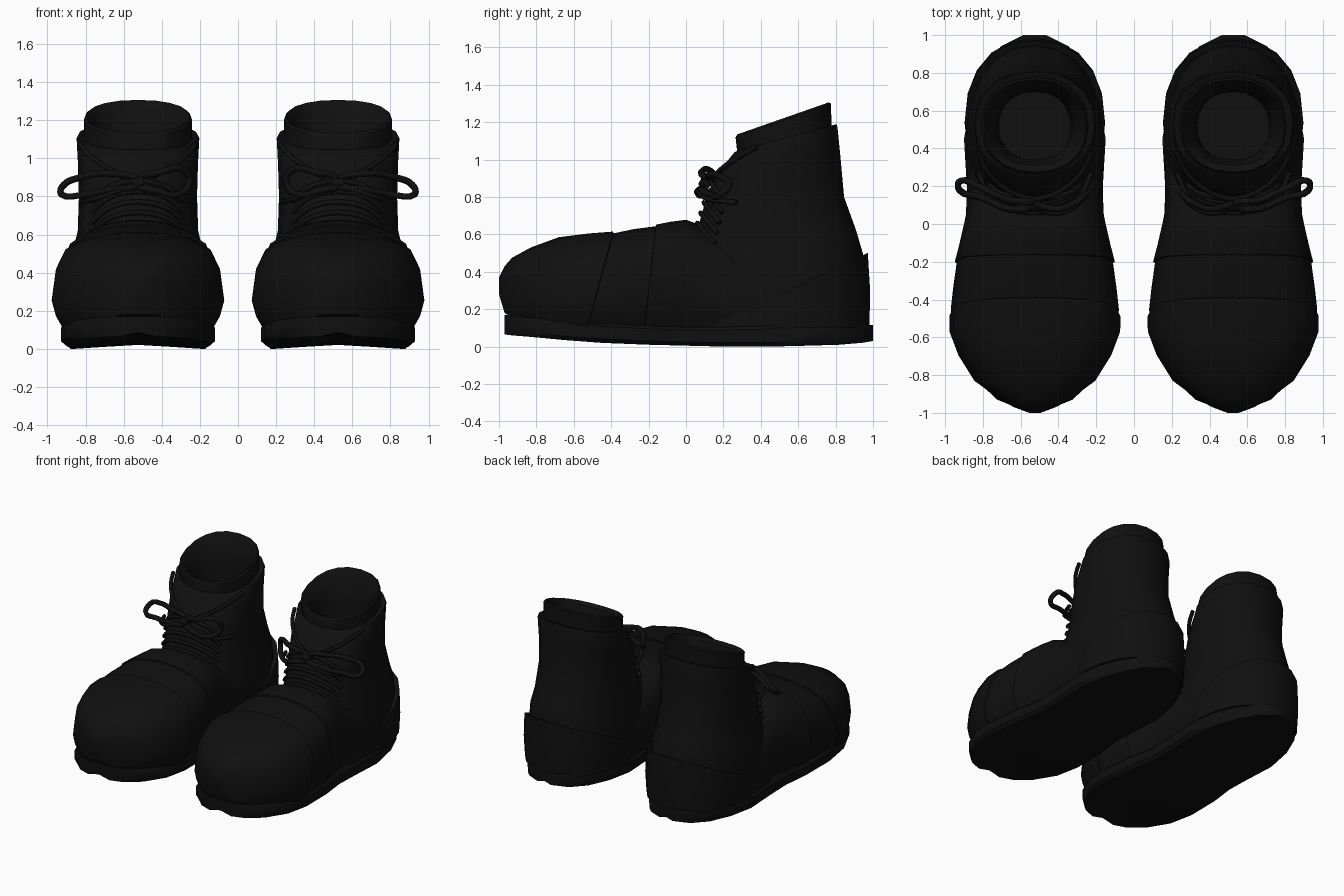
import bpy, bmesh, math

cube = bpy.data.objects.get("Cube")
if cube:
    bpy.data.objects.remove(cube)

black = bpy.data.materials.new("black_leather")
black.use_nodes = True
black.diffuse_color = (0.005, 0.005, 0.005, 1)
bsdf = black.node_tree.nodes["Principled BSDF"]
bsdf.inputs["Base Color"].default_value = black.diffuse_color
bsdf.inputs["Roughness"].default_value = 0.8

SIDES = 20
CENTRE = 0.525


def loft(name, rings, side, cap_start=True, cap_end=True):
    """Skin a list of closed rings, placed on the given side."""
    bm = bmesh.new()
    loops = [[bm.verts.new((side * (CENTRE + x), y, z)) for x, y, z in r] for r in rings]
    n = len(loops[0])
    for a, b in zip(loops, loops[1:]):
        for i in range(n):
            j = (i + 1) % n
            bm.faces.new((a[i], a[j], b[j], b[i]))
    if cap_start:
        bm.faces.new(loops[0])
    if cap_end:
        bm.faces.new(loops[-1])
    bmesh.ops.recalc_face_normals(bm, faces=bm.faces)
    mesh = bpy.data.meshes.new(name)
    bm.to_mesh(mesh)
    bm.free()
    mesh.materials.append(black)
    obj = bpy.data.objects.new(name, mesh)
    bpy.context.collection.objects.link(obj)
    bpy.ops.object.select_all(action='DESELECT')
    obj.select_set(True)
    bpy.context.view_layer.objects.active = obj
    bpy.ops.object.shade_smooth_by_angle(angle=math.radians(40))


def oval(a, front, back, w):
    """Point on a slightly squared oval; angle 0 faces the front."""
    s, c = math.sin(a), math.cos(a)
    mid = front + (back - front) * 0.48
    reach = (mid - front) if c > 0 else (back - mid)
    x = w * math.copysign(abs(s) ** 0.9, s)
    return x, mid - reach * math.copysign(abs(c) ** 0.9, c)


def level_ring(z, tilt, front, back, w):
    """Horizontal ring, rising by tilt towards the back."""
    pts = [oval(2 * math.pi * i / SIDES, front, back, w) for i in range(SIDES)]
    return [(x, y, z + tilt * (y - front)) for x, y in pts]


# Half profiles: (width fraction, height fraction)
FOOT = [(0.86, 0), (0.95, 0.14), (1, 0.3), (0.95, 0.62), (0.84, 0.82), (0.6, 0.93), (0.3, 0.985)]
SOLE = [(0.5, 0.1), (0.94, 0), (1, 0.2), (1, 0.85), (0.96, 1)]


def cross_ring(profile, y, w, low, high, lean=0, base=0):
    """Upright section across the foot; lean moves its foot forwards."""
    half = [(0, base)] + profile + [(0, 1)]
    full = half + [(-x, z) for x, z in reversed(profile)]
    return [(x * w, y + lean * (z - 1), low + z * (high - low)) for x, z in full]


def tube(name, points, side, radius, cyclic=False):
    curve = bpy.data.curves.new(name, 'CURVE')
    curve.dimensions = '3D'
    curve.bevel_depth = radius
    curve.bevel_resolution = 1
    curve.resolution_u = 4
    curve.use_fill_caps = True
    curve.materials.append(black)
    sp = curve.splines.new('BEZIER')
    sp.bezier_points.add(len(points) - 1)
    sp.use_cyclic_u = cyclic
    for bp, (x, y, z) in zip(sp.bezier_points, points):
        bp.co = (side * (CENTRE + x), y, z)
        bp.handle_left_type = bp.handle_right_type = 'AUTO'
    bpy.context.collection.objects.link(bpy.data.objects.new(name, curve))


def boot(side, tag):
    # Sole with a raised toe
    sole = [(-0.97, 0.1, 0.065, 0.17), (-0.93, 0.2, 0.06, 0.165), (-0.83, 0.305, 0.052, 0.155),
            (-0.65, 0.385, 0.035, 0.14), (-0.45, 0.405, 0.02, 0.125), (-0.2, 0.39, 0.01, 0.11),
            (0, 0.36, 0.005, 0.105), (0.2, 0.36, 0, 0.105), (0.45, 0.375, 0, 0.11),
            (0.65, 0.34, 0.005, 0.115), (0.82, 0.27, 0.01, 0.12), (0.94, 0.18, 0.02, 0.12),
            (1, 0.06, 0.03, 0.115)]
    loft(tag + "sole", [cross_ring(SOLE, *s, base=0.2) for s in sole], side)

    # Toe cap, vamp and quarter, each overlapping the next
    toe = [(-1, 0.03, 0.28, 0.37), (-0.97, 0.11, 0.18, 0.43), (-0.93, 0.185, 0.155, 0.475),
           (-0.83, 0.32, 0.14, 0.53), (-0.68, 0.405, 0.12, 0.585, 0.02),
           (-0.52, 0.452, 0.11, 0.605, 0.07), (-0.39, 0.453, 0.1, 0.615, 0.14),
           (-0.385, 0.435, 0.1, 0.595, 0.14)]
    loft(tag + "toe_cap", [cross_ring(FOOT, *s) for s in toe], side)
    vamp = [(-0.45, 0.44, 0.1, 0.595, 0.1), (-0.38, 0.445, 0.1, 0.607, 0.1),
            (-0.28, 0.433, 0.1, 0.628, 0.09), (-0.15, 0.413, 0.1, 0.645, 0.07)]
    loft(tag + "vamp", [cross_ring(FOOT, *s) for s in vamp], side)
    quarter = [(-0.165, 0.405, 0.1, 0.635, 0.06), (-0.16, 0.424, 0.1, 0.652, 0.06),
               (-0.08, 0.4, 0.1, 0.668, 0.04), (0, 0.375, 0.1, 0.678), (0.05, 0.365, 0.1, 0.66),
               (0.2, 0.358, 0.1, 0.58), (0.4, 0.365, 0.1, 0.5), (0.6, 0.32, 0.1, 0.4)]
    loft(tag + "quarter", [cross_ring(FOOT, *s) for s in quarter], side)

    # Ankle shaft, open at the top
    shaft = [(0.1, 0, -0.1, 0.955, 0.36), (0.3, 0, -0.02, 0.96, 0.363), (0.5, 0, 0.03, 0.945, 0.345),
             (0.62, 0, 0.06, 0.91, 0.316), (0.8, 0, 0.11, 0.845, 0.31),
             (0.93, 0.14, 0.17, 0.825, 0.315), (1.04, 0.24, 0.26, 0.81, 0.322),
             (1.045, 0.27, 0.27, 0.805, 0.318), (1.045, 0.27, 0.29, 0.76, 0.27)]
    loft(tag + "shaft", [level_ring(*s) for s in shaft], side, cap_end=False)

    # Heel counter sloping down towards the front
    counter = [(0.1, 0, 0.1, 0.98, 0.366), (0.1, 0.22, 0.12, 0.985, 0.372),
               (0.11, 0.47, 0.14, 0.972, 0.37), (0.115, 0.48, 0.17, 0.94, 0.34)]
    loft(tag + "heel_counter", [level_ring(*s) for s in counter], side, cap_end=False)

    # Padded lining with the opening
    lining = [(0.98, 0.27, 0.28, 0.78, 0.285), (1.12, 0.35, 0.265, 0.775, 0.283),
              (1.135, 0.35, 0.275, 0.765, 0.272), (1.12, 0.33, 0.31, 0.735, 0.24),
              (1.02, 0.2, 0.34, 0.7, 0.2), (0.75, 0, 0.34, 0.7, 0.19)]
    loft(tag + "lining", [level_ring(*s) for s in lining], side, cap_start=False)

    # Crossing laces that hug the shaft
    def on_shaft(a, z):
        x, y = oval(a, 0.055 + 0.33 * (z - 0.62), 1.03 - 0.22 * z, 0.314)
        return x, y - 0.008, z

    for k in range(5):
        z = 0.66 + 0.055 * k
        arc = [on_shaft(0.28 * i, z - 0.012 * i * i) for i in range(-3, 4)]
        tube(f"{tag}lace_{k + 1}", arc, side, 0.014)
    for s, word in ((-1, "inner"), (1, "outer")):
        tie = [on_shaft(s * 0.25 * i, 0.87 + 0.04 * i) for i in range(6)]
        tube(f"{tag}{word}_tie", tie, side, 0.014)

    # Bow loops, loose ends and knot
    outer = [(0, 0.1, 0.87), (0.15, 0.13, 0.92), (0.3, 0.2, 0.9), (0.39, 0.23, 0.86),
             (0.4, 0.18, 0.81), (0.28, 0.14, 0.81), (0.13, 0.08, 0.84)]
    inner = [(0, 0.1, 0.87), (-0.13, 0.08, 0.93), (-0.24, 0.13, 0.94), (-0.27, 0.16, 0.87),
             (-0.2, 0.09, 0.81), (-0.1, 0.06, 0.83)]
    tube(tag + "outer_bow_loop", outer, side, 0.018, True)
    tube(tag + "inner_bow_loop", inner, side, 0.018, True)
    for s, word in ((-1, "inner"), (1, "outer")):
        end = [(0, 0.1, 0.87), (s * 0.1, 0.07, 0.83), (s * 0.22, 0.12, 0.79), (s * 0.3, 0.27, 0.77)]
        tube(f"{tag}{word}_lace_end", end, side, 0.014)
    tube(tag + "knot", [(-0.03, 0.1, 0.875), (0.03, 0.1, 0.865)], side, 0.032)


boot(1, "left_")
boot(-1, "right_")
